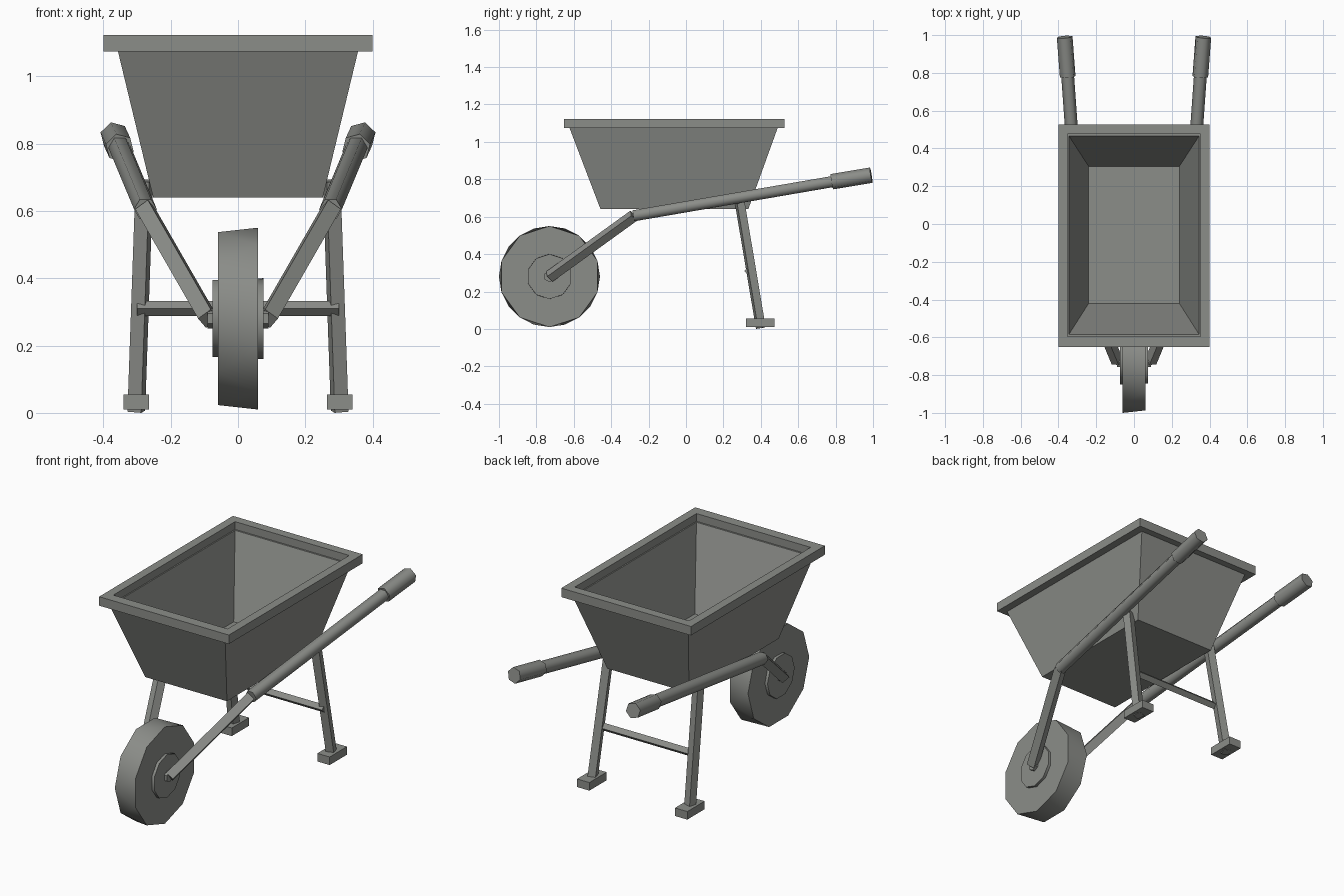
import bpy, bmesh, math
from mathutils import Vector, Matrix

cube = bpy.data.objects.get("Cube")
if cube:
    bpy.data.objects.remove(cube, do_unlink=True)

# One painted grey for the whole barrow
grey = bpy.data.materials.new("warm_grey")
grey.use_nodes = True
colour = (0.26, 0.268, 0.25, 1)
grey.diffuse_color = colour
grey.node_tree.nodes["Principled BSDF"].inputs["Base Color"].default_value = colour


def finish(name, bm, smooth=None):
    """Turn a bmesh into a named object; smooth edges below an angle."""
    bmesh.ops.recalc_face_normals(bm, faces=bm.faces)
    mesh = bpy.data.meshes.new(name)
    bm.to_mesh(mesh)
    bm.free()
    mesh.materials.append(grey)
    obj = bpy.data.objects.new(name, mesh)
    bpy.context.collection.objects.link(obj)
    if smooth:
        bpy.ops.object.select_all(action='DESELECT')
        obj.select_set(True)
        bpy.context.view_layer.objects.active = obj
        bpy.ops.object.shade_smooth_by_angle(angle=math.radians(smooth))
    return obj


def bar(name, start, end, radius, sides, roll=0, smooth=None):
    """Straight prism between two points."""
    a, b = Vector(start), Vector(end)
    turn = (b - a).to_track_quat('Z', 'Y').to_matrix().to_4x4()
    place = Matrix.Translation((a + b) / 2) @ turn @ Matrix.Rotation(math.radians(roll), 4, 'Z')
    bm = bmesh.new()
    bmesh.ops.create_cone(bm, cap_ends=True, segments=sides, radius1=radius,
                          radius2=radius, depth=(b - a).length, matrix=place)
    return finish(name, bm, smooth)


def box(name, low, high):
    low, high = Vector(low), Vector(high)
    bm = bmesh.new()
    size = Matrix.Diagonal((high - low).to_4d())
    size[3][3] = 1
    bmesh.ops.create_cube(bm, size=1, matrix=Matrix.Translation((low + high) / 2) @ size)
    return finish(name, bm)


def loft(name, rings, closed=False, smooth=None):
    """Join equal rings of points; cap the ends, or close into a loop."""
    bm = bmesh.new()
    loops = [[bm.verts.new(p) for p in ring] for ring in rings]
    pairs = list(zip(loops, loops[1:]))
    if closed:
        pairs.append((loops[-1], loops[0]))
    for a, b in pairs:
        for i in range(len(a)):
            j = (i + 1) % len(a)
            bm.faces.new((a[i], a[j], b[j], b[i]))
    if not closed:
        bm.faces.new(loops[0])
        bm.faces.new(loops[-1])
    return finish(name, bm, smooth)


def rect(half_x, back, front, z):
    return [(-half_x, front, z), (half_x, front, z), (half_x, back, z), (-half_x, back, z)]


def disc(name, half_width, radius, sides=10):
    """Wheel disc whose two faces are offset by half a step."""
    rings = []
    for x, shift in ((-half_width, 0.5), (half_width, 0)):
        angles = [math.tau * (i + shift) / sides for i in range(sides)]
        rings.append([(x, -0.73 + radius * math.sin(t), 0.28 + radius * math.cos(t)) for t in angles])
    return loft(name, rings, smooth=45)


# Tray: outer walls, then down the inside to the floor
loft("tray", [rect(0.252, 0.333, -0.457, 0.64), rect(0.358, 0.492, -0.625, 1.08),
              rect(0.345, 0.467, -0.585, 1.08), rect(0.24, 0.305, -0.42, 0.66)])

# Rim frame around the tray mouth
loft("rim", [rect(0.40, 0.527, -0.652, 1.073), rect(0.40, 0.527, -0.652, 1.123),
             rect(0.352, 0.477, -0.595, 1.123), rect(0.352, 0.477, -0.595, 1.073)], closed=True)

# Wheel, hub and axle
disc("tyre", 0.06, 0.27)
disc("hub", 0.075, 0.12)
bar("axle", (-0.09, -0.73, 0.28), (0.09, -0.73, 0.28), 0.03, 6)

# Frame parts on both sides
for side, label in ((1, "left"), (-1, "right")):
    kink = (0.275 * side, -0.28, 0.605)
    grip_start = (0.351 * side, 0.78, 0.787)
    bar(label + "_fork", (0.088 * side, -0.73, 0.28), kink, 0.033, 4)
    bar(label + "_handle", kink, grip_start, 0.034, 6, roll=30, smooth=65)
    bar(label + "_grip", grip_start, (0.367 * side, 0.99, 0.822), 0.043, 6,
        roll=15 * side, smooth=65)
    bar(label + "_leg", (0.278 * side, 0.285, 0.69), (0.302 * side, 0.4, 0.005),
        0.03, 4, roll=17 * side)
    box(label + "_foot", (0.302 * side - 0.038, 0.322, 0.01), (0.302 * side + 0.038, 0.474, 0.055))

# Brace between the legs
bar("leg_brace", (-0.3, 0.333, 0.31), (0.3, 0.333, 0.31), 0.022, 4)
